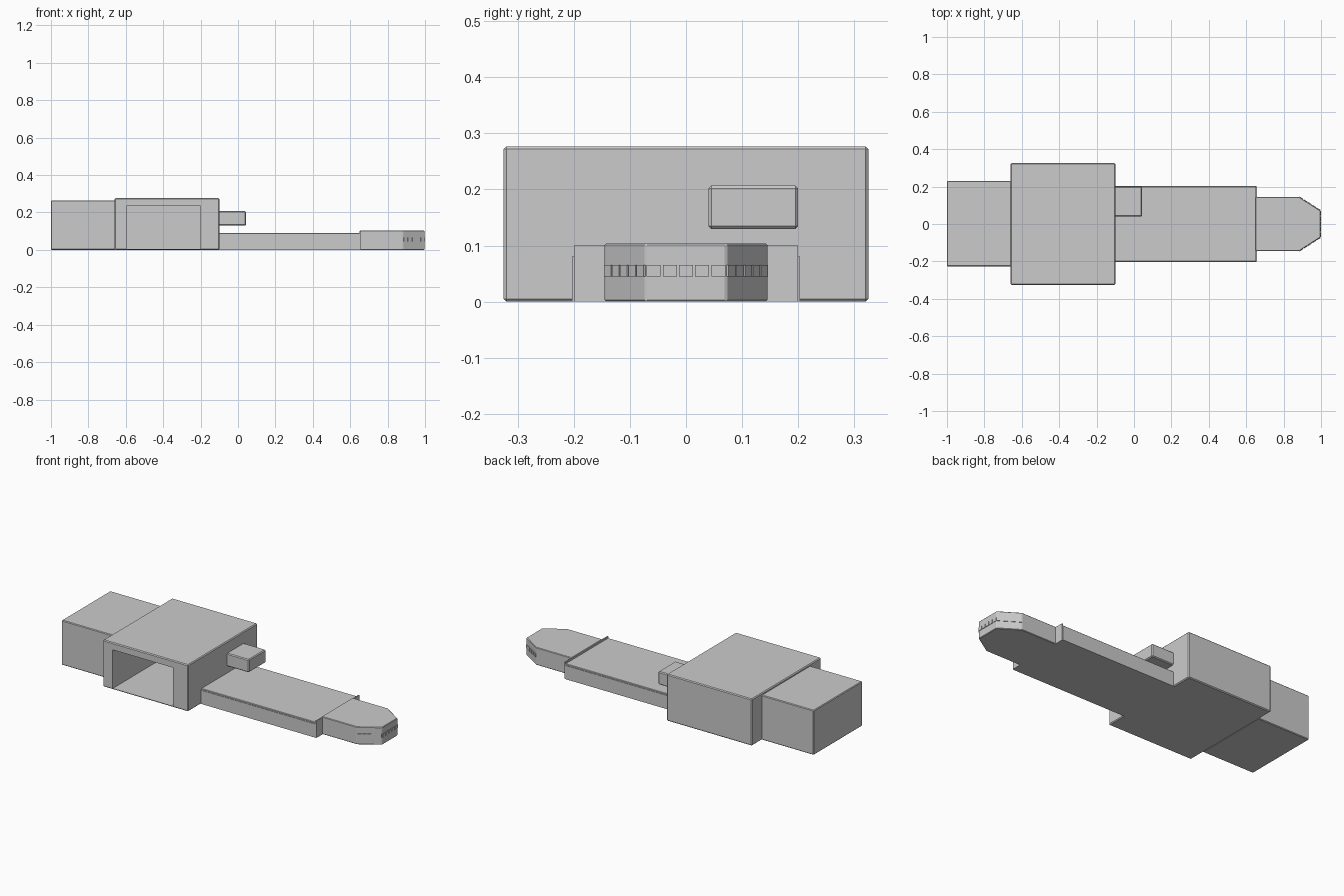
import bpy
import bmesh
from math import atan2
from mathutils import Matrix, Vector

cube = bpy.data.objects.get("Cube")
if cube:
    bpy.data.objects.remove(cube, do_unlink=True)

grey = bpy.data.materials.new("plain grey")
grey.use_nodes = True
grey.diffuse_color = (0.6, 0.6, 0.6, 1)
grey.node_tree.nodes["Principled BSDF"].inputs["Base Color"].default_value = (0.6, 0.6, 0.6, 1)


def finish(name, bm, bevel=0.0):
    """Turn a bmesh into a grey object, with chamfered edges if asked."""
    bmesh.ops.recalc_face_normals(bm, faces=bm.faces)
    if bevel:
        bmesh.ops.bevel(bm, geom=bm.edges[:], offset=bevel, segments=1,
                        affect='EDGES', clamp_overlap=True)
    mesh = bpy.data.meshes.new(name)
    bm.to_mesh(mesh)
    bm.free()
    mesh.materials.append(grey)
    obj = bpy.data.objects.new(name, mesh)
    bpy.context.collection.objects.link(obj)
    return obj


def box(name, xs, ys, zs, bevel=0.0):
    """Box given by its extents on each axis."""
    bm = bmesh.new()
    lo, hi = Vector((xs[0], ys[0], zs[0])), Vector((xs[1], ys[1], zs[1]))
    bmesh.ops.create_cube(bm, size=1, matrix=Matrix.Translation((lo + hi) / 2)
                          @ Matrix.Diagonal((*(hi - lo), 1)))
    return finish(name, bm, bevel)


def prism(name, outline, height, bevel=0.0):
    """Upright prism over a plan outline."""
    bm = bmesh.new()
    face = bm.faces.new([bm.verts.new((x, y, 0)) for x, y in outline])
    extruded = bmesh.ops.extrude_face_region(bm, geom=[face])
    top = [v for v in extruded["geom"] if isinstance(v, bmesh.types.BMVert)]
    bmesh.ops.translate(bm, verts=top, vec=(0, 0, height))
    return finish(name, bm, bevel)


# Main housing with a deep pocket open to the front
housing = box("housing", (-0.66, -0.1), (-0.325, 0.325), (0, 0.277), 0.005)
cutter = box("pocket_cutter", (-0.595, -0.2), (-0.4, 0.27), (0.006, 0.235))
cutter.hide_render = True
cut = housing.modifiers.new("pocket", 'BOOLEAN')
cut.operation = 'DIFFERENCE'
cut.solver = 'EXACT'
cut.object = cutter
bpy.context.view_layer.objects.active = housing
bpy.ops.object.modifier_apply(modifier=cut.name)
bpy.data.objects.remove(cutter, do_unlink=True)

# Block behind the housing and peg on its end face
box("rear_block", (-1, -0.655), (-0.226, 0.23), (0, 0.265), 0.004)
box("side_peg", (-0.105, 0.043), (0.04, 0.2), (0.13, 0.207), 0.005)

# Long flat beam with a raised end plate
box("beam", (-0.105, 0.655), (-0.2, 0.2), (0, 0.09), 0.002)
box("beam_skirt", (-0.105, 0.653), (-0.203, 0.203), (0, 0.081))
box("beam_end_plate", (0.65, 0.657), (-0.2, 0.2), (0, 0.1))

# Tapered head
head_outline = [(0.65, -0.145), (0.883, -0.145), (0.997, -0.072),
                (0.997, 0.072), (0.883, 0.145), (0.65, 0.145)]
prism("tapered_head", head_outline, 0.104, 0.003)

# Row of small raised tiles around the three nose faces
tiles = bmesh.new()
for a, b in zip(head_outline[1:4], head_outline[2:5]):
    start, end = Vector((*a, 0.055)), Vector((*b, 0.055))
    side = end - start
    turn = Matrix.Rotation(atan2(side.y, side.x), 4, 'Z')
    for i in range(5):
        spot = start.lerp(end, (i + 0.5) / 5)
        bmesh.ops.create_cube(tiles, size=1, matrix=Matrix.Translation(spot) @ turn
                              @ Matrix.Diagonal((side.length / 5 - 0.004, 0.006, 0.02, 1)))
finish("nose_tiles", tiles)
